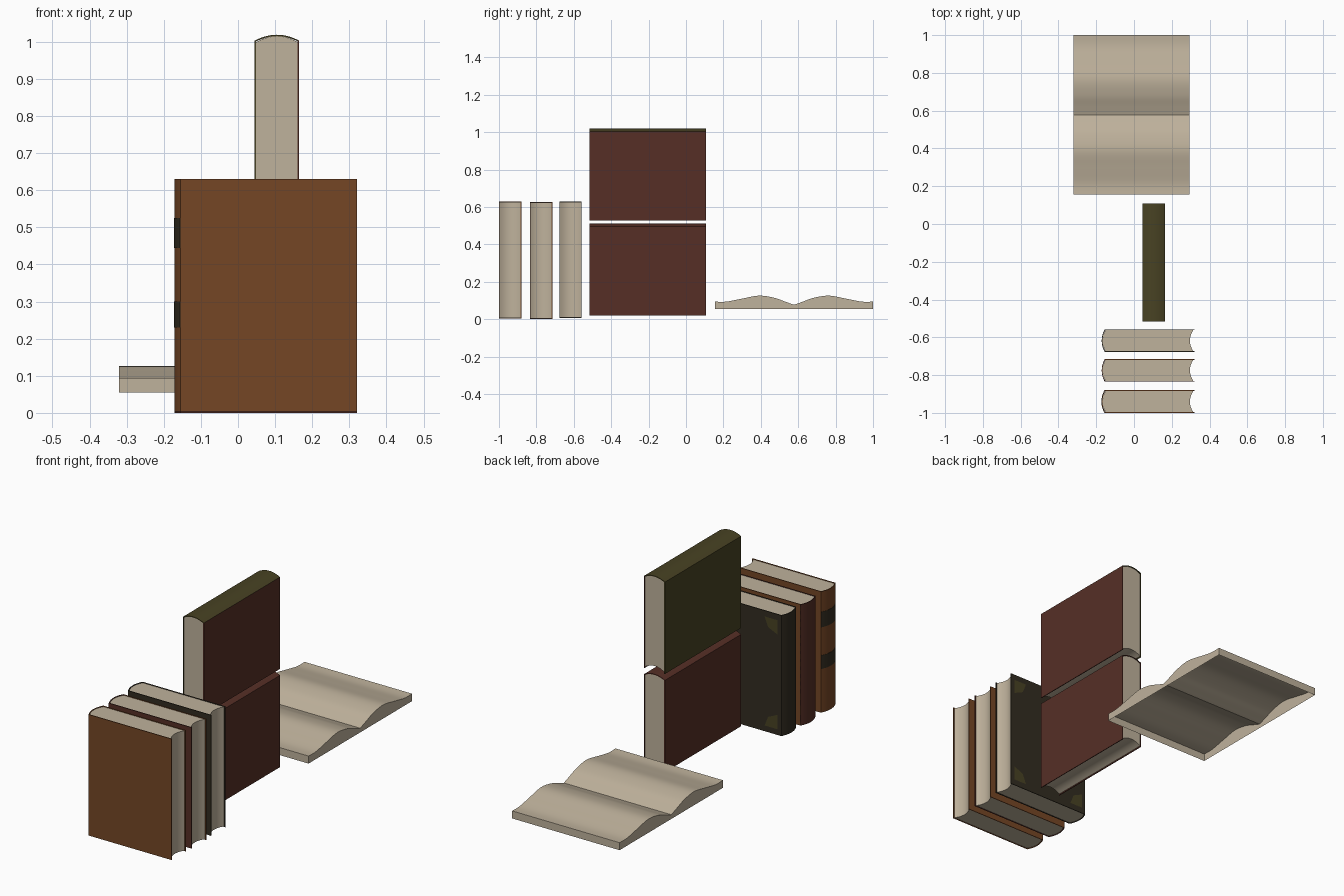
import bpy, bmesh, math
from mathutils import Matrix, Vector

if "Cube" in bpy.data.objects:
    bpy.data.objects.remove(bpy.data.objects["Cube"])


def srgb(r, g, b):
    return [((c / 255 + 0.055) / 1.055) ** 2.4 for c in (r, g, b)] + [1.0]


def material(name, rgb):
    m = bpy.data.materials.new(name)
    m.diffuse_color = srgb(*rgb)
    m.use_nodes = True
    m.node_tree.nodes["Principled BSDF"].inputs["Base Color"].default_value = m.diffuse_color
    return m


CREAM = material("cream_paper", (191, 178, 156))
TAN = material("tan_leather", (117, 70, 37))
RED = material("red_brown_leather", (86, 47, 38))
OLIVE = material("olive_cloth", (72, 66, 35))
DARK = material("dark_cloth", (50, 44, 32))

HALF, DEPTH, BULGE, T = 0.06, 0.475, 0.016, 0.004


def finish(bm, name, mat, recalc=True):
    if recalc:
        bmesh.ops.recalc_face_normals(bm, faces=bm.faces)
    me = bpy.data.meshes.new(name)
    bm.to_mesh(me)
    bm.free()
    me.materials.append(mat)
    me.shade_smooth()
    me.set_sharp_from_angle(angle=math.radians(30))
    ob = bpy.data.objects.new(name, me)
    bpy.context.collection.objects.link(ob)
    return ob


def prism(name, outline, w0, w1, place, mat):
    """Extrude a (u, v) outline from w0 to w1 and place it."""
    bm = bmesh.new()
    low = [bm.verts.new(place @ Vector((u, v, w0))) for u, v in outline]
    top = [bm.verts.new(place @ Vector((u, v, w1))) for u, v in outline]
    bm.faces.new(low)
    bm.faces.new(top)
    n = len(outline)
    for i in range(n):
        j = (i + 1) % n
        bm.faces.new((low[i], low[j], top[j], top[i]))
    return finish(bm, name, mat)


def arc(u0, bulge, half, n=12):
    """Shallow curve across the thickness of a book."""
    return [(u0 - bulge * (1 - (2 * i / n - 1) ** 2), half * (2 * i / n - 1))
            for i in range(n + 1)]


def book(name, place, height, left, right, spine, bands=(), band_mat=None):
    # page block: rounded back, hollow fore edge
    inner = HALF - T
    pages = arc(T, BULGE, inner) + arc(DEPTH - 0.006, 0.018, inner)[::-1]
    prism(name + "_pages", pages, 0.003, height - 0.003, place, CREAM)
    # two boards
    for side, sign, mat in (("left", -1, left), ("right", 1, right)):
        a, b = sign * HALF, sign * inner
        prism(f"{name}_{side}_cover", [(0, a), (DEPTH, a), (DEPTH, b), (0, b)],
              0, height, place, mat)
    # rounded spine and its raised bands
    strip = arc(0, BULGE, HALF) + arc(T, BULGE, HALF)[::-1]
    prism(name + "_spine", strip, 0, height, place, spine)
    for i, (w0, w1) in enumerate(bands):
        strip = arc(-0.0015, BULGE, HALF) + arc(0.0005, BULGE, HALF)[::-1]
        prism(f"{name}_spine_band_{i + 1}", strip, w0, w1, place, band_mat)


# three upright books, spines to the left
def upright(y, z):
    return Matrix.Translation((-0.155, y, z))


book("tan_book", upright(-0.94, 0.004), 0.626, TAN, TAN, TAN,
     ((0.226, 0.296), (0.441, 0.521)), DARK)
book("red_book", upright(-0.775, 0.0), 0.626, RED, TAN, RED)
book("dark_book", upright(-0.6175, 0.006), 0.624, DARK, DARK, DARK)

# cover corner ornaments on the dark book
for i, (cu, su) in enumerate(((0.02, 1), (DEPTH - 0.02, -1))):
    for j, (cw, sw) in enumerate(((0.03, 1), (0.594, -1))):
        bm = bmesh.new()
        shape = ((0, 0), (0.075, 0), (0.055, 0.05), (0, 0.075))
        place = upright(-0.6175, 0.006)
        f = bm.faces.new([bm.verts.new(place @ Vector((cu + su * a, HALF + 0.001, cw + sw * b)))
                          for a, b in shape])
        f.normal_update()
        if f.normal.y < 0:
            f.normal_flip()
        finish(bm, f"dark_book_corner_{i * 2 + j + 1}", OLIVE, recalc=False)


# two books stacked on their fore edges, spines up
def on_edge(z):
    turn = Matrix(((0, 1, 0, 0.105), (0, 0, 1, -0.515), (-1, 0, 0, z), (0, 0, 0, 1)))
    return turn


book("lower_stacked_book", on_edge(0.495), 0.623, RED, RED, RED)
book("upper_stacked_book", on_edge(1.003), 0.623, OLIVE, RED, OLIVE)


# open book: wavy page surface with side walls, hollow underneath
def smooth(points, steps=5):
    p = [points[0]] + points + [points[-1]]
    out = []
    for i in range(1, len(p) - 2):
        a, b, c, d = (Vector(q) for q in p[i - 1:i + 3])
        for s in range(steps):
            t = s / steps
            out.append(0.5 * (2 * b + (c - a) * t + (2 * a - 5 * b + 4 * c - d) * t * t
                              + (3 * b - a - 3 * c + d) * t ** 3))
    return out + [Vector(points[-1])]


half = smooth([(0.155, 0.094), (0.215, 0.094), (0.30, 0.110), (0.39, 0.126),
               (0.47, 0.115), (0.53, 0.094), (0.577, 0.077)])
wave = half + [Vector((1.155 - p.x, p.y)) for p in half[-2::-1]]
X0, X1, BASE = -0.32, 0.295, 0.055
bm = bmesh.new()
rows = []
for x in (X0, X1):
    rows.append([bm.verts.new((x, p.x, p.y)) for p in wave])
    rows.append([bm.verts.new((x, p.x, BASE)) for p in wave])
tl, bl, tr, br = rows
for i in range(len(wave) - 1):
    bm.faces.new((tl[i], tr[i], tr[i + 1], tl[i + 1]))
    bm.faces.new((bl[i], tl[i], tl[i + 1], bl[i + 1]))
    bm.faces.new((br[i], br[i + 1], tr[i + 1], tr[i]))
bm.faces.new((bl[0], br[0], tr[0], tl[0]))
bm.faces.new((bl[-1], tl[-1], tr[-1], br[-1]))
finish(bm, "open_book_pages", CREAM, recalc=False)
